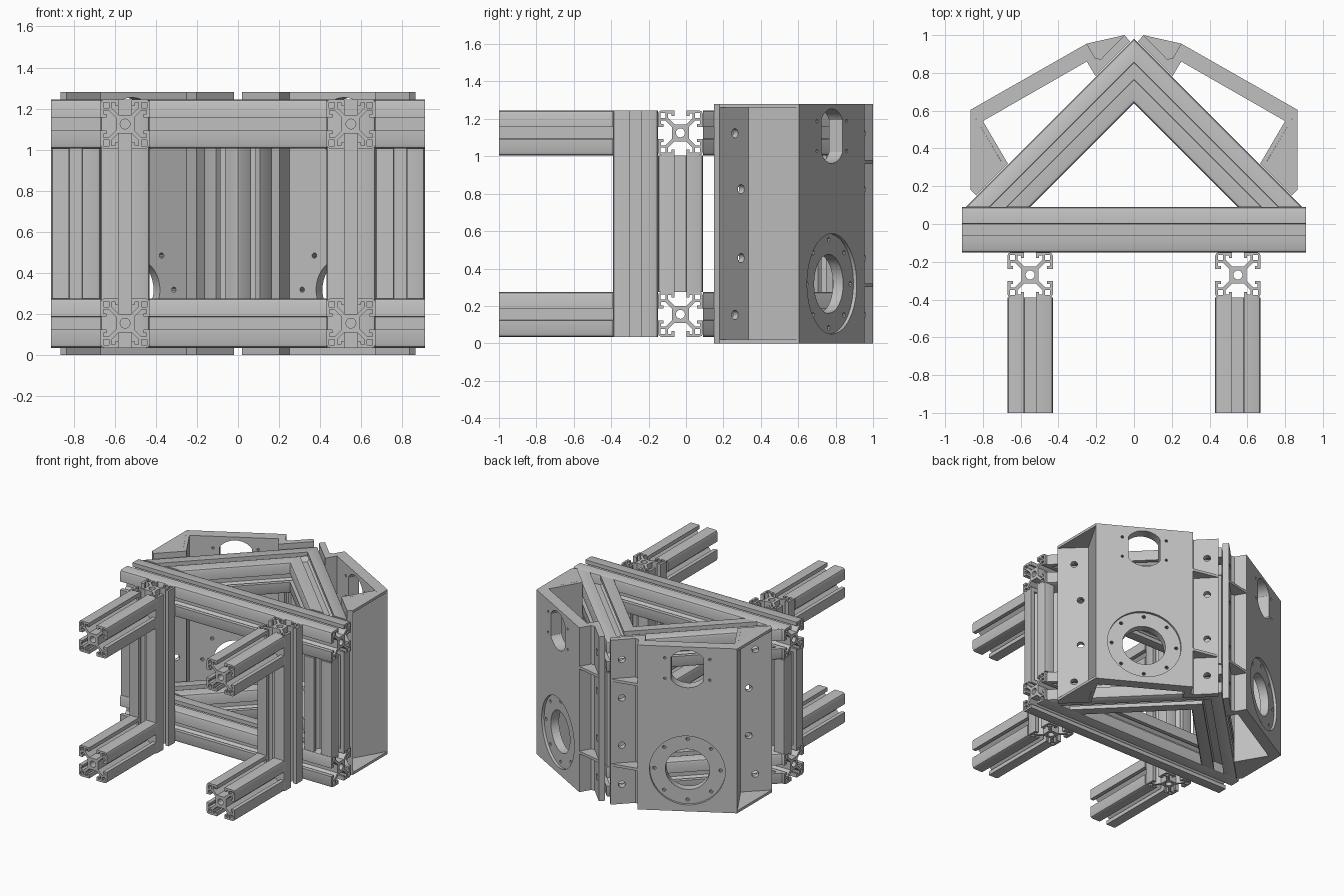
import bpy, bmesh
from math import cos, sin, pi
from mathutils import Matrix, Vector

cube = bpy.data.objects.get("Cube")
if cube:
    bpy.data.objects.remove(cube, do_unlink=True)

# One aluminium grey for everything
grey = bpy.data.materials.new("aluminium_grey")
grey.use_nodes = True
colour = (0.53, 0.53, 0.53, 1)
grey.diffuse_color = colour
grey.node_tree.nodes["Principled BSDF"].inputs["Base Color"].default_value = colour
parts = []


def add(name, mesh):
    ob = bpy.data.objects.new(name, mesh)
    bpy.context.collection.objects.link(ob)
    mesh.materials.clear()
    mesh.materials.append(grey)
    return ob


def evaluated_mesh(ob):
    dg = bpy.context.evaluated_depsgraph_get()
    return bpy.data.meshes.new_from_object(ob.evaluated_get(dg))


def basis(u, w, centre):
    u, w = Vector(u).normalized(), Vector(w).normalized()
    m = Matrix((u, w.cross(u), w)).transposed().to_4x4()
    m.translation = centre
    return m


# Slotted extrusion section: half a slot, mirrored and turned four times
half_slot = [(.045, .031), (.08, .066), (.104, .066), (.104, .048),
             (.09, .048), (.09, .032), (.12, .032), (.12, .102), (.1147, .1147)]
slot = [(x, -y) for x, y in half_slot[:-1]][::-1] + half_slot


def turn(p, k):
    for _ in range(k):
        p = (-p[1], p[0])
    return p


outline = [turn(p, k) for k in range(4) for p in slot]
bore = [(.024 * cos(pi * i / 8), .024 * sin(pi * i / 8)) for i in range(16)]
pocket = [(.079, .079), (.106, .079), (.106, .106), (.079, .106)]
loops = [outline, bore] + [[turn(p, k) for p in pocket] for k in range(4)]


def bar(name, centre, w, u, half, mitre=0):
    """Extrusion along w; mitre lengthens the side facing u at both ends."""
    cu = bpy.data.curves.new(name, 'CURVE')
    cu.dimensions, cu.fill_mode, cu.extrude = '2D', 'BOTH', half
    for loop in loops:
        sp = cu.splines.new('POLY')
        sp.points.add(len(loop) - 1)
        for pt, (x, y) in zip(sp.points, loop):
            pt.co = (x, y, 0, 1)
        sp.use_cyclic_u = True
    tmp = bpy.data.objects.new(name, cu)
    bpy.context.collection.objects.link(tmp)
    mesh = evaluated_mesh(tmp)
    bpy.data.objects.remove(tmp, do_unlink=True)
    bm = bmesh.new()
    bm.from_mesh(mesh)
    bmesh.ops.remove_doubles(bm, verts=bm.verts, dist=1e-5)
    for v in bm.verts:
        v.co.z += mitre * v.co.x * (1 if v.co.z > 0 else -1)
    bm.transform(basis(u, w, centre))
    bmesh.ops.recalc_face_normals(bm, faces=bm.faces)
    bm.to_mesh(mesh)
    bm.free()
    parts.append(add(name, mesh))


X, Y, Z = (1, 0, 0), (0, 1, 0), (0, 0, 1)
LOW, HIGH, MID = .155, 1.125, .64
sides = (("left", 1), ("right", -1))

# Triangular frames, top and bottom, with the forward arms
for level, z in (("lower", LOW), ("upper", HIGH)):
    bar(level + "_cross_bar", (0, -.03, z), X, Z, .91)
    for side, s in sides:
        bar(f"{level}_{side}_diagonal", (s * .36, .45, z), (-s, 1, 0), (s, 1, 0), .509, 1)
        bar(f"{level}_{side}_arm", (s * .55, -.695, z), Y, X, .305)

# Upright posts
for side, s in sides:
    bar(side + "_front_post", (s * .55, -.27, MID), Z, X, .605)
    bar(side + "_end_post", (s * .79, -.03, MID), Z, X, .365)
bar("apex_post", (0, .812, MID), Z, (1, 1, 0), .365)


def prism(name, pts, z0, z1):
    bm = bmesh.new()
    face = bm.faces.new([bm.verts.new((x, y, z0)) for x, y in pts])
    ext = bmesh.ops.extrude_face_region(bm, geom=[face])
    top = [g for g in ext["geom"] if isinstance(g, bmesh.types.BMVert)]
    bmesh.ops.translate(bm, verts=top, vec=(0, 0, z1 - z0))
    bmesh.ops.recalc_face_normals(bm, faces=bm.faces)
    mesh = bpy.data.meshes.new(name)
    bm.to_mesh(mesh)
    bm.free()
    return add(name, mesh)


def cylinder(bm, m, r, depth, seg=16, clamp=None):
    vs = bmesh.ops.create_cone(bm, cap_ends=True, segments=seg, radius1=r,
                               radius2=r, depth=depth)["verts"]
    for v in vs:
        if clamp:
            v.co.x = max(-clamp, min(clamp, v.co.x))
        v.co = m @ v.co


# Bracket: angled face plate, two walls and two bolting flanges
A, B = Vector((.25, .955, 0)), Vector((.865, .605, 0))
section = [(.02, .965), (.05, 1), (.175, .873), (.205, .877), A[:2], B[:2],
           (.705, .335), (.865, .18), (.835, .15), (.667, .318),
           (.80, .545), (.25, .86), (.203, .782)]
bracket = prism("bracket", section, 0, 1.28)

# Cutters for the recess, openings and bolt holes
along = (B - A).normalized()
inward = along.cross(Vector(Z))
face_mid = (A + B) / 2


def on_plate(a, z):
    p = face_mid + along * a
    return basis(along, inward, (p.x, p.y, z))


def on_flange(x, y, z):
    return basis(Z, (1, 1, 0), (x, y, z))


recess, holes = bmesh.new(), bmesh.new()
cylinder(recess, on_plate(0, .318), .268, .04, 48)
cylinder(holes, on_plate(0, .318), .157, .3, 40)
cylinder(holes, on_plate(0, 1.108), .146, .3, 40, clamp=.115)
for i in range(8):
    a = i * pi / 4
    cylinder(holes, on_plate(.235 * cos(a), .318 + .235 * sin(a)), .013, .3, 10)
for a in (-.16, .16):
    for dz in (-.08, .08):
        cylinder(holes, on_plate(a, 1.108 + dz), .01, .3, 10)
for z, y in ((.152, .256), (.456, .289), (.824, .289), (1.123, .256)):
    cylinder(holes, on_flange(1.03 - y, y, z), .025, .16)
    cylinder(holes, on_flange(.1, .935, z), .025, .16)

cutters = []
for name, bm in (("recess_cutter", recess), ("hole_cutter", holes)):
    mesh = bpy.data.meshes.new(name)
    bm.to_mesh(mesh)
    bm.free()
    cutter = add(name, mesh)
    cutter.hide_render = True
    cutters.append(cutter)
    mod = bracket.modifiers.new(name, 'BOOLEAN')
    mod.operation, mod.solver, mod.object = 'DIFFERENCE', 'EXACT', cutter
bracket.data = evaluated_mesh(bracket)
bracket.modifiers.clear()
for cutter in cutters:
    bpy.data.objects.remove(cutter, do_unlink=True)

# Thin gussets: side ones at the ends, rear ones between the bolts
pieces = [bracket]
side_web = [B[:2], (.7, .325), (.86, .175), (.865, .18)]
rear_web = [A[:2], (.05, 1), (.17, .868), (.203, .868)]
for level, z in (("lower", 0), ("upper", 1.26)):
    pieces.append(prism(level + "_side_gusset", side_web, z, z + .02))
for level, z in (("lower", .30), ("upper", .96)):
    pieces.append(prism(level + "_rear_gusset", rear_web, z, z + .02))

# Mirror the bracket to the other side
for ob in pieces:
    mod = ob.modifiers.new("mirror", 'MIRROR')
    mod.use_mirror_merge = False
    parts.append(ob)

bpy.ops.object.select_all(action='DESELECT')
for ob in parts:
    ob.select_set(True)
bpy.context.view_layer.objects.active = parts[0]
bpy.ops.object.shade_smooth_by_angle(angle=pi / 6)
